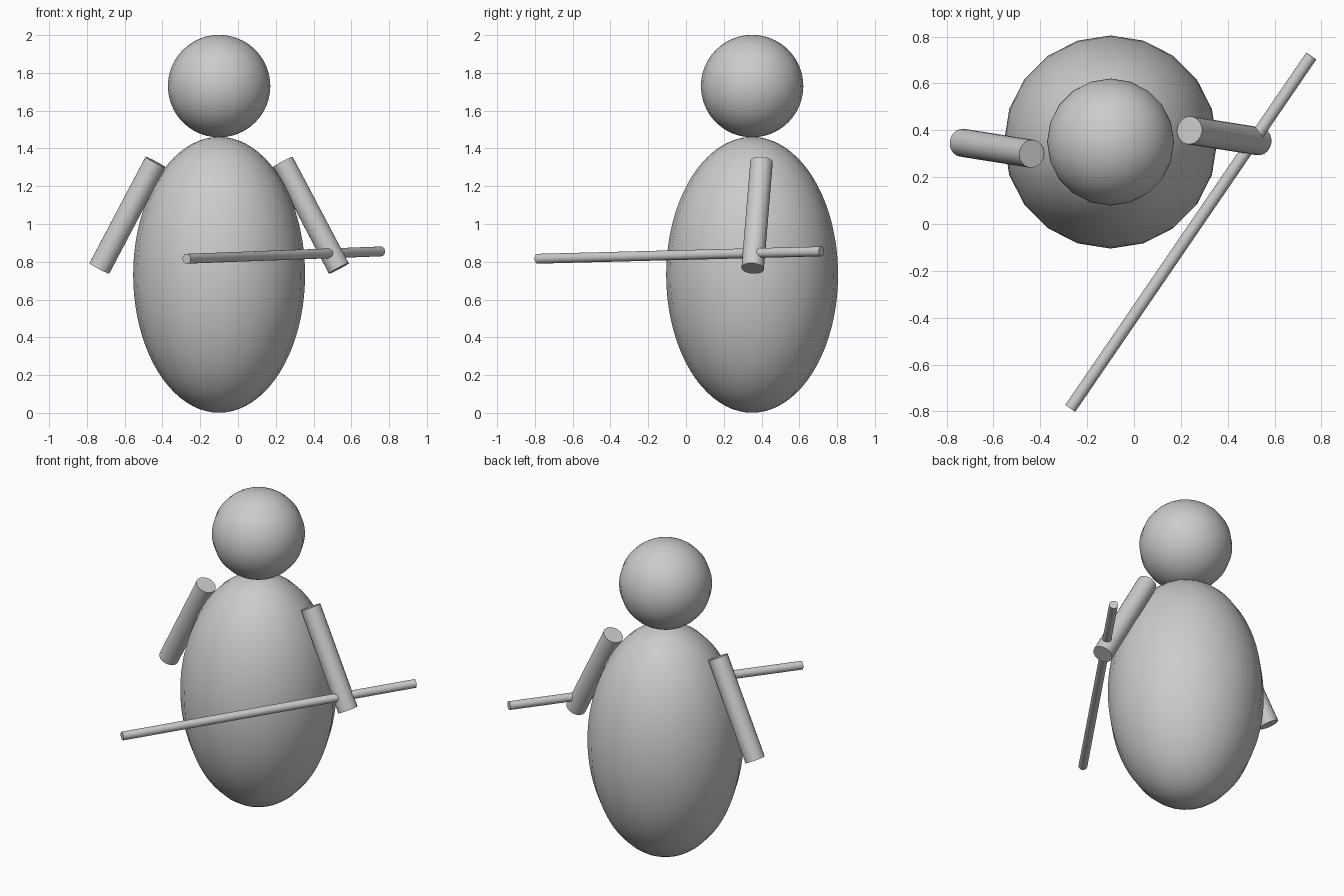
import bpy
from mathutils import Vector

if "Cube" in bpy.data.objects:
    bpy.data.objects.remove(bpy.data.objects["Cube"])

CX, CY = -0.10, 0.35


def smooth():
    bpy.ops.object.shade_smooth_by_angle()


def ball(name, z, radius, height):
    bpy.ops.mesh.primitive_uv_sphere_add(segments=20, ring_count=40, radius=1, location=(CX, CY, z))
    ob = bpy.context.object
    ob.name = name
    ob.scale = (radius, radius, height)
    bpy.ops.object.transform_apply(location=False, rotation=False, scale=True)
    smooth()


def rod(name, a, b, radius):
    a, b = Vector(a), Vector(b)
    d = b - a
    bpy.ops.mesh.primitive_cylinder_add(vertices=20, radius=radius, depth=d.length, location=(a + b) / 2)
    ob = bpy.context.object
    ob.name = name
    ob.rotation_euler = d.to_track_quat('Z', 'Y').to_euler()
    smooth()


# Egg-shaped body and round head
ball("body", 0.731, 0.455, 0.73)
ball("head", 1.73, 0.271, 0.271)

# Arms: half-turn copies of each other about the body axis
for name, s in (("left_arm", 1), ("right_arm", -1)):
    rod(name,
        (CX + s * 0.337, CY + s * 0.05, 1.328),
        (CX + s * 0.634, CY + s * 0.003, 0.765), 0.06)

# Staff held across the front
rod("staff", (-0.272, -0.787, 0.816), (0.757, 0.717, 0.855), 0.026)
